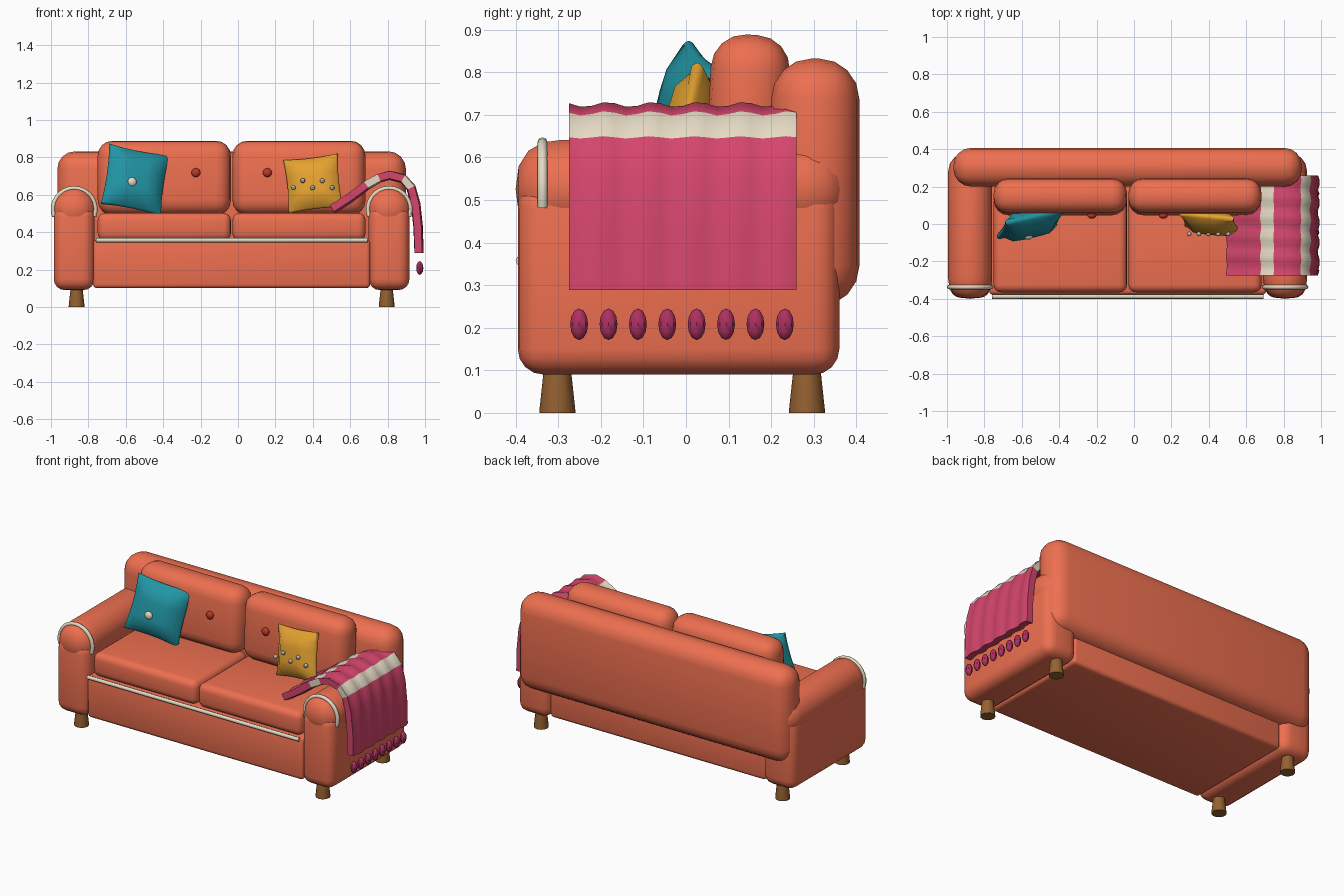
import bpy, bmesh, math
from mathutils import Matrix, Vector, Euler

if "Cube" in bpy.data.objects:
    bpy.data.objects.remove(bpy.data.objects["Cube"])

CX = -0.034  # sofa centreline (the throw overhangs to the right)

def mat(name, r, g, b):
    m = bpy.data.materials.new(name)
    m.diffuse_color = (r, g, b, 1)
    m.use_nodes = True
    m.node_tree.nodes["Principled BSDF"].inputs["Base Color"].default_value = m.diffuse_color
    return m

CORAL = mat("coral", 0.85, 0.16, 0.08)
TEAL = mat("teal", 0.015, 0.30, 0.37)
GOLD = mat("gold", 0.78, 0.36, 0.03)
CREAM = mat("cream", 0.78, 0.70, 0.55)
PINK = mat("pink", 0.66, 0.06, 0.15)
PLUM = mat("plum", 0.42, 0.03, 0.12)
WOOD = mat("wood", 0.30, 0.12, 0.03)
RED = mat("red", 0.50, 0.04, 0.02)
SILVER = mat("silver", 0.50, 0.48, 0.45)

def finish(bm, name, *mats, angle=40):
    bmesh.ops.recalc_face_normals(bm, faces=bm.faces)
    me = bpy.data.meshes.new(name)
    bm.to_mesh(me)
    bm.free()
    for m in mats:
        me.materials.append(m)
    ob = bpy.data.objects.new(name, me)
    bpy.context.collection.objects.link(ob)
    bpy.ops.object.select_all(action='DESELECT')
    ob.select_set(True)
    bpy.context.view_layer.objects.active = ob
    bpy.ops.object.shade_smooth_by_angle(angle=math.radians(angle))
    return ob

def soft_box(name, x, y, z, bevel, m, seg=4, tilt=0):
    """Rounded box from (min, max) ranges, optionally leaning back."""
    bm = bmesh.new()
    bmesh.ops.create_cube(bm, size=1)
    bmesh.ops.scale(bm, vec=(x[1]-x[0], y[1]-y[0], z[1]-z[0]), verts=bm.verts)
    bmesh.ops.bevel(bm, geom=bm.edges[:], offset=bevel, segments=seg, profile=0.5, affect='EDGES')
    bm.transform(Matrix.Translation([sum(r) / 2 for r in (x, y, z)]) @ Matrix.Rotation(tilt, 4, 'X'))
    return finish(bm, name, m)

def lathe(name, profile, loc, m, seg=16, rot=(0, 0, 0)):
    """Spin (radius, height) points around local z."""
    bm = bmesh.new()
    vs = [bm.verts.new((r, 0, h)) for r, h in profile]
    es = [bm.edges.new(p) for p in zip(vs, vs[1:])]
    bmesh.ops.spin(bm, geom=vs + es, axis=(0, 0, 1), cent=(0, 0, 0), steps=seg, angle=2 * math.pi)
    bmesh.ops.remove_doubles(bm, verts=bm.verts, dist=1e-4)
    bm.transform(Matrix.Translation(loc) @ Euler(rot).to_matrix().to_4x4())
    return finish(bm, name, m)

def ball(name, loc, size, m, u=12, v=8):
    bm = bmesh.new()
    bmesh.ops.create_uvsphere(bm, u_segments=u, v_segments=v, radius=1)
    bm.transform(Matrix.Translation(loc) @ Matrix.Diagonal((*size, 1)))
    return finish(bm, name, m)

def tube(name, pts, r, m):
    cu = bpy.data.curves.new(name, 'CURVE')
    cu.dimensions = '3D'
    cu.bevel_depth, cu.bevel_resolution, cu.use_fill_caps = r, 2, True
    sp = cu.splines.new('POLY')
    sp.points.add(len(pts) - 1)
    for p, co in zip(sp.points, pts):
        p.co = (*co, 1)
    cu.materials.append(m)
    ob = bpy.data.objects.new(name, cu)
    bpy.context.collection.objects.link(ob)
    return ob

def pillow(name, loc, size, thick, rot, m):
    bm = bmesh.new()
    bmesh.ops.create_cube(bm, size=2)
    bmesh.ops.subdivide_edges(bm, edges=bm.edges[:], cuts=5, use_grid_fill=True)
    for v in bm.verts:
        x, y, z = v.co
        puff = 0.25 + 0.75 * math.sqrt(max(0, (1 - x**4) * (1 - z**4)))
        side = 1 - 0.06 * y * y   # rim bulges past the front and back faces
        v.co = (x * side * (0.94 + 0.06 * z * z) * size / 2, y * puff * thick / 2,
                z * side * (0.94 + 0.06 * x * x) * size / 2)
    bm.transform(Matrix.Translation(loc) @ Euler(rot).to_matrix().to_4x4())
    return finish(bm, name, m, angle=50)

# Body
soft_box("base", (-0.775, 0.707), (-0.378, 0.33), (0.10, 0.36), 0.022, CORAL, 3)
soft_box("backrest", (-0.966, 0.898), (0.20, 0.407), (0.25, 0.832), 0.095, CORAL)
tube("front_piping", [(-0.76, -0.388, 0.357), (0.692, -0.388, 0.357)], 0.012, CREAM)

# Cushions with tuft buttons
for s, side in ((-1, "left"), (1, "right")):
    xs = sorted((CX + s * 0.004, CX + s * 0.716))
    soft_box(side + "_seat_cushion", xs, (-0.365, 0.16), (0.355, 0.503), 0.04, CORAL)
    soft_box(side + "_back_cushion", xs, (0.052, 0.238), (0.49, 0.888), 0.08, CORAL, tilt=-0.05)
    ball(side + "_tuft_button", (CX + s * 0.191, 0.046, 0.718), (0.024, 0.018, 0.024), RED)

# Arms, arm trims and legs
roll = [(0, -0.40), (0.055, -0.393), (0.092, -0.37), (0.112, -0.335), (0.118, -0.29),
        (0.118, 0.28), (0.108, 0.325), (0.085, 0.355), (0.05, 0.375), (0, 0.38)]
for s, side in ((-1, "left"), (1, "right")):
    ax = CX + s * 0.842
    soft_box(side + "_arm", (ax - 0.109, ax + 0.109), (-0.395, 0.36), (0.09, 0.54), 0.06, CORAL)
    lathe(side + "_arm_roll", roll, (ax, 0, 0.525), CORAL, 18, (-math.pi / 2, 0, 0))
    arc = [math.radians(-20 + 220 * i / 16) for i in range(17)]
    tube(side + "_arm_trim", [(ax + 0.113 * math.cos(a), -0.337, 0.522 + 0.113 * math.sin(a))
                              for a in arc], 0.012, CREAM)
    for y, end in ((-0.302, "front"), (0.284, "back")):
        lathe(f"{side}_{end}_leg", [(0, 0), (0.042, 0), (0.042, 0.008), (0.031, 0.11), (0, 0.11)],
              (CX + s * 0.829, y, 0), WOOD, 12)

# Throw pillows
pillow("teal_pillow", (-0.55, 0.005, 0.68), 0.335, 0.13, (-0.2, 0.19, 0.22), TEAL)
ball("teal_pillow_button", (-0.567, -0.066, 0.668), (0.025, 0.018, 0.025), CREAM)
pillow("gold_pillow", (0.402, 0.012, 0.66), 0.295, 0.115, (-0.2, -0.12, -0.1), GOLD)
for i in range(5):
    ball(f"gold_pillow_bead_{i}", (0.295 + 0.052 * i, -0.053, 0.675 if i % 2 else 0.637),
         (0.013, 0.013, 0.013), SILVER, 8, 6)

# Blanket draped over the right arm: thick rippled strip with two cream stripes
path = [Vector(p) for p in ((0.505, 0.522), (0.60, 0.583), (0.688, 0.65), (0.755, 0.688), (0.81, 0.704),
        (0.882, 0.686), (0.925, 0.638), (0.95, 0.55), (0.963, 0.43), (0.968, 0.29))]
stripes, n, half = (2, 5), 20, 0.02
bm = bmesh.new()
rows = []
for j in range(n + 1):
    y = -0.275 + 0.535 * j / n
    row = []
    for i, p in enumerate(path):
        t = (path[min(i + 1, len(path) - 1)] - path[max(i - 1, 0)]).normalized()
        nrm = Vector((-t.y, t.x))
        wave = 0.006 * math.cos(j * math.pi / 2 + i * 0.25)
        row.append([bm.verts.new((q.x, y, q.y)) for q in (p + nrm * (half + wave), p + nrm * (wave - half))])
        if i == len(path) - 1:
            for v in row[-1]:
                v.co.z = 0.288
    rows.append(row)

def quad(a, b, c, d, i):
    bm.faces.new((a, b, c, d)).material_index = int(i in stripes)

last = len(path) - 1
for j in range(n):
    A, B = rows[j], rows[j + 1]
    for i in range(last):
        for k in (0, 1):
            quad(A[i][k], A[i+1][k], B[i+1][k], B[i][k], i)
    for i in (0, last):
        quad(A[i][0], A[i][1], B[i][1], B[i][0], -1)
for R in (rows[0], rows[-1]):
    for i in range(last):
        quad(R[i][0], R[i+1][0], R[i+1][1], R[i][1], i)
finish(bm, "blanket", PINK, CREAM)

# Tassels below the blanket hem
for i in range(8):
    ball(f"tassel_{i}", (0.972, -0.251 + 0.069 * i, 0.208), (0.019, 0.021, 0.037), PLUM, 8, 6)
